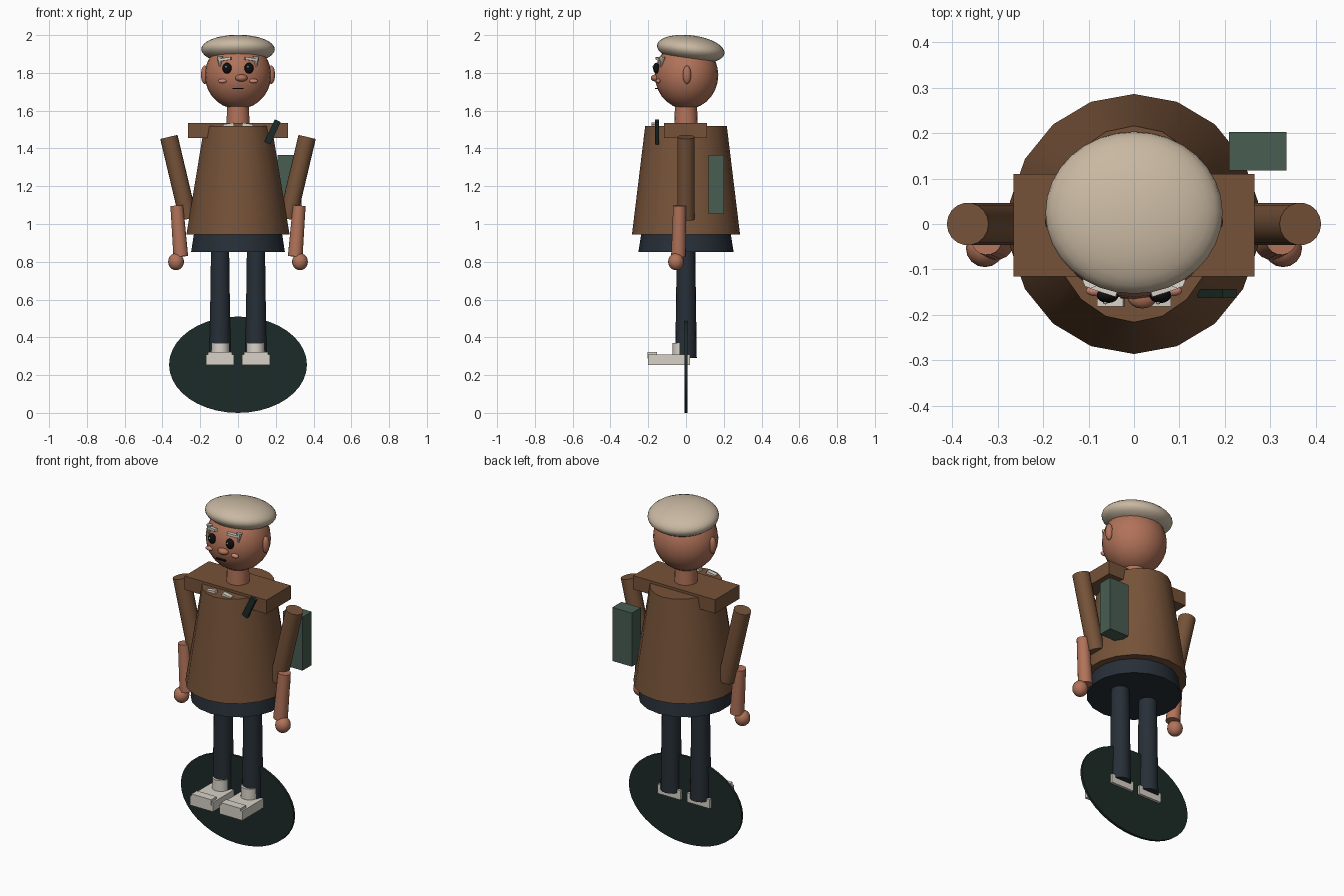
import bpy, math
from mathutils import Vector

if "Cube" in bpy.data.objects:
    bpy.data.objects.remove(bpy.data.objects["Cube"])


def mat(name, rgb):
    m = bpy.data.materials.new(name)
    m.diffuse_color = (*rgb, 1)
    m.use_nodes = True
    m.node_tree.nodes["Principled BSDF"].inputs["Base Color"].default_value = m.diffuse_color
    return m


SKIN = mat("skin", (0.44, 0.17, 0.10))
BROWN = mat("brown_cloth", (0.18, 0.085, 0.04))
NAVY = mat("dark_cloth", (0.02, 0.028, 0.038))
CREAM = mat("cap_cloth", (0.58, 0.48, 0.36))
WHITE = mat("off_white", (0.68, 0.64, 0.57))
GREEN = mat("bag_green", (0.065, 0.11, 0.085))
BASE = mat("base_green", (0.012, 0.024, 0.02))
BLACK = mat("black", (0.005, 0.005, 0.006))
PINK = mat("cheek_pink", (0.6, 0.25, 0.18))


def finish(name, m, smooth=True):
    o = bpy.context.object
    o.name = name
    o.data.materials.append(m)
    bpy.ops.object.transform_apply(location=False, rotation=False, scale=True)
    if smooth:
        bpy.ops.object.shade_smooth_by_angle(angle=math.radians(40))
    return o


def box(name, loc, size, m, rot=(0, 0, 0)):
    bpy.ops.mesh.primitive_cube_add(size=1, location=loc, rotation=rot)
    bpy.context.object.scale = size
    return finish(name, m, False)


def ball(name, loc, radii, m, rot=(0, 0, 0), seg=24, rings=14):
    bpy.ops.mesh.primitive_uv_sphere_add(segments=seg, ring_count=rings, radius=1,
                                         location=loc, rotation=rot)
    bpy.context.object.scale = radii
    return finish(name, m)


def limb(name, a, b, ra, rb, m, seg=18):
    # tapered cylinder from point a (radius ra) to point b (radius rb)
    a, b = Vector(a), Vector(b)
    d = b - a
    bpy.ops.mesh.primitive_cone_add(vertices=seg, radius1=ra, radius2=rb, depth=d.length,
                                    location=(a + b) / 2,
                                    rotation=d.to_track_quat('Z', 'Y').to_euler())
    return finish(name, m)


# upright oval base disc
bpy.ops.mesh.primitive_cylinder_add(vertices=40, radius=1, depth=1, location=(0, 0, 0.255),
                                    rotation=(math.pi / 2, 0, 0))
bpy.context.object.scale = (0.365, 0.255, 0.014)
finish("base_disc", BASE)

# hips and coat
limb("hips", (0, 0, 0.852), (0, 0, 1.0), 0.252, 0.229, NAVY)
coat = limb("coat", (0, 0, 0.945), (0, 0, 1.52), 1, 0.5, BROWN)
for v in coat.data.vertices:
    low = v.co.z < 0
    v.co.x *= 0.277 if low else 0.181 / 0.5
    v.co.y *= 0.286 if low else 0.216 / 0.5
box("shoulder_yoke", (0, -0.003, 1.495), (0.53, 0.226, 0.08), BROWN)

# neck, head and cap
limb("neck", (0, 0, 1.5), (0, 0, 1.64), 0.063, 0.058, SKIN)
ball("head", (0, 0.003, 1.788), (0.176, 0.168, 0.18), SKIN)
ball("cap", (0, 0.025, 1.925), (0.195, 0.18, 0.074), CREAM,
     rot=(math.radians(-7), 0, 0), seg=32, rings=16)
ball("nose", (0.018, -0.16, 1.773), (0.033, 0.026, 0.019), SKIN, seg=16, rings=10)
box("mouth", (0, -0.158, 1.718), (0.06, 0.012, 0.006), BLACK)

# chest pocket pen and side bag
box("pocket_pen", (0.183, -0.153, 1.488), (0.034, 0.02, 0.13), BASE,
    rot=(0, math.radians(25), 0))
box("side_bag", (0.272, 0.16, 1.209), (0.126, 0.084, 0.313), GREEN)

for s, side in ((-1, "left"), (1, "right")):
    # face details
    ball(f"{side}_ear", (s * 0.176, 0.005, 1.79), (0.02, 0.022, 0.049), SKIN, seg=16, rings=10)
    ball(f"{side}_eye", (s * 0.058, -0.157, 1.825), (0.024, 0.017, 0.029), BLACK, seg=16, rings=10)
    ball(f"{side}_eye_glint", (s * 0.058 - 0.005, -0.173, 1.832), (0.005, 0.004, 0.006), WHITE,
         seg=8, rings=6)
    ball(f"{side}_cheek", (s * 0.083, -0.147, 1.757), (0.023, 0.012, 0.012), PINK, seg=16, rings=8)
    box(f"{side}_eyebrow", (s * 0.065, -0.142, 1.873), (0.06, 0.02, 0.014), WHITE,
        rot=(0, s * math.radians(8), s * math.radians(18)))
    limb(f"{side}_hair_tuft", (s * 0.096, -0.125, 1.885), (s * 0.096, -0.133, 1.832),
         0.017, 0.003, WHITE, seg=8)
    # collar flap
    box(f"{side}_collar", (s * 0.05, -0.169, 1.518), (0.058, 0.026, 0.028), WHITE,
        rot=(0, s * math.radians(10), 0))
    # arm
    limb(f"{side}_upper_arm", (s * 0.263, 0, 1.027), (s * 0.366, 0, 1.461), 0.047, 0.047, BROWN)
    limb(f"{side}_forearm", (s * 0.303, -0.04, 0.828), (s * 0.324, -0.034, 1.097),
         0.039, 0.034, SKIN)
    ball(f"{side}_hand", (s * 0.328, -0.053, 0.8), (0.042, 0.042, 0.045), SKIN, seg=16, rings=10)
    # leg and shoe
    limb(f"{side}_leg", (s * 0.095, 0, 0.29), (s * 0.095, 0, 0.92), 0.057, 0.048, NAVY)
    limb(f"{side}_sock", (s * 0.093, -0.025, 0.29), (s * 0.093, -0.025, 0.37), 0.048, 0.046, WHITE)
    box(f"{side}_shoe", (s * 0.095, -0.09, 0.281), (0.148, 0.224, 0.054), WHITE)
    box(f"{side}_toe_cap", (s * 0.095, -0.178, 0.305), (0.128, 0.05, 0.034), WHITE)
